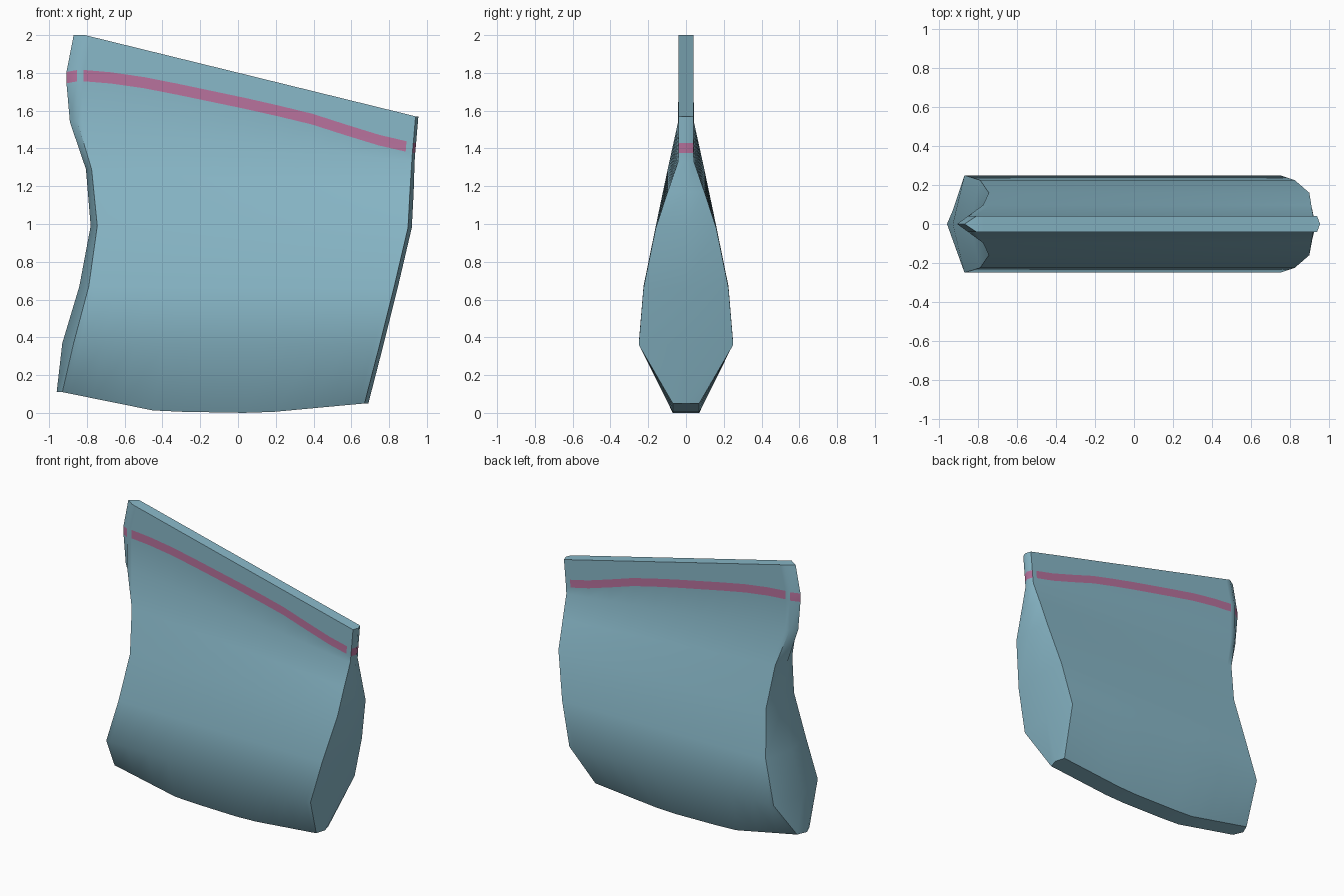
import bpy, bmesh, math

if "Cube" in bpy.data.objects:
    bpy.data.objects.remove(bpy.data.objects["Cube"])

def material(name, rgb):
    m = bpy.data.materials.new(name)
    m.diffuse_color = (*rgb, 1)
    m.use_nodes = True
    m.node_tree.nodes["Principled BSDF"].inputs["Base Color"].default_value = m.diffuse_color
    return m

def curve(points, t):
    """Piecewise linear lookup."""
    for (a, va), (b, vb) in zip(points, points[1:]):
        if t <= b:
            return va + (vb - va) * (t - a) / (b - a)
    return points[-1][1]

# Column positions across the front; the thin end columns leave stripe gaps
COLS = [0, .02, .1, .2, .3, .4, .5, .6, .7, .8, .9, .98, 1]
BOTTOM = [(0, 0), (.315, -.083), (.655, -.072), (1, 0)]
STRIPE = [(0, .01), (.05, .03), (.22, .05), (.55, .05), (.72, .04), (.87, .005), (1, 0)]
FLAT = [(0, 0), (1, 0)]

# left x, left z, left inset, right x, right z, right inset, half depth, height offset
ROWS = [
    (-.96, .11, .03, .69, .05, .02, .07, BOTTOM),
    (-.93, .37, .06, .77, .36, .02, .25, FLAT),
    (-.84, .67, .05, .845, .66, .02, .225, FLAT),
    (-.78, .99, .035, .92, .98, .02, .16, FLAT),
    (-.805, 1.29, .03, .93, 1.17, .02, .097, FLAT),
    (-.89, 1.54, .04, .935, 1.33, .015, .042, FLAT),
    (-.908, 1.745, .055, .938, 1.375, .015, .04, STRIPE),
    (-.908, 1.805, .055, .943, 1.43, .015, .04, STRIPE),
    (-.87, 2.0, .06, .955, 1.57, .015, .04, FLAT),
]

bm = bmesh.new()
rings = []
for xl, zl, il, xr, zr, ir, half, offset in ROWS:
    def side(y, cols):
        return [bm.verts.new((xl + il + (xr - ir - xl - il) * t, y,
                              zl + (zr - zl) * t + curve(offset, t))) for t in cols]
    front = side(-half, COLS)
    right = bm.verts.new((xr, 0, zr))
    back = side(half, COLS[::-1])
    left = bm.verts.new((xl, 0, zl))
    rings.append(front + [right] + back + [left])

# Pouch walls, with the printed stripe between rows 6 and 7
n = len(COLS)
total = 2 * n + 2
gaps = {0, n - 2, n + 1, 2 * n - 1}
for r, (lo, hi) in enumerate(zip(rings, rings[1:])):
    for i in range(total):
        j = (i + 1) % total
        f = bm.faces.new((lo[i], lo[j], hi[j], hi[i]))
        f.material_index = int(r == 6 and i not in gaps)

# Closed bottom and top seam
for ring in (rings[0], rings[-1]):
    for i in range(n - 1):
        bm.faces.new((ring[i], ring[i + 1], ring[2 * n - 1 - i], ring[2 * n - i]))
    bm.faces.new((ring[n - 1], ring[n], ring[n + 1]))
    bm.faces.new((ring[2 * n], ring[2 * n + 1], ring[0]))
bmesh.ops.recalc_face_normals(bm, faces=bm.faces)

mesh = bpy.data.meshes.new("pouch")
bm.to_mesh(mesh)
bm.free()
pouch = bpy.data.objects.new("pouch", mesh)
bpy.context.collection.objects.link(pouch)
mesh.materials.append(material("pale blue", (.25, .48, .58)))
mesh.materials.append(material("pink stripe", (.48, .17, .34)))
bpy.context.view_layer.objects.active = pouch
pouch.select_set(True)
bpy.ops.object.shade_smooth_by_angle(angle=math.radians(50))
